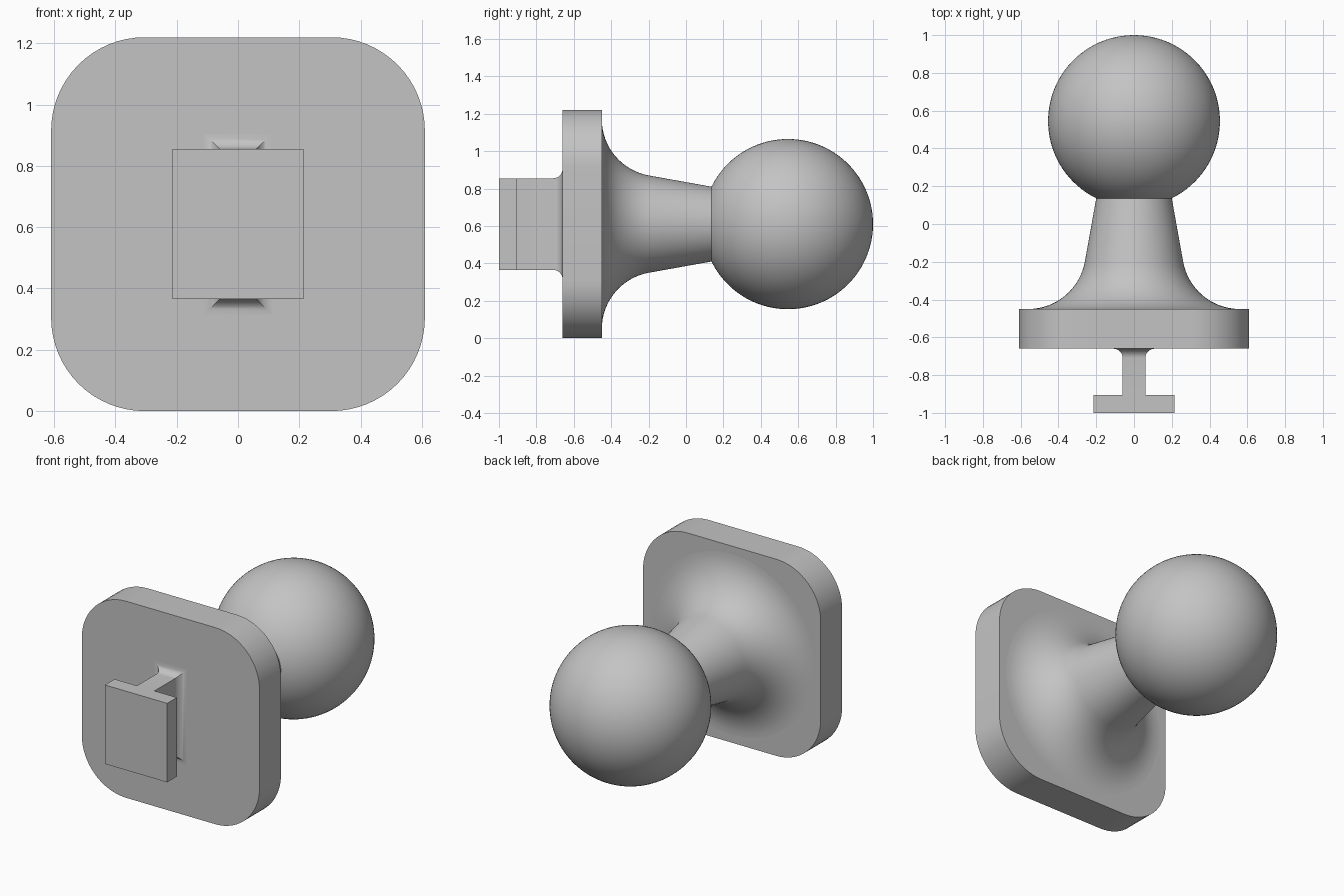
import bpy, bmesh, math

cube = bpy.data.objects.get("Cube")
if cube:
    bpy.data.objects.remove(cube, do_unlink=True)

MID = 0.61  # height of the central axis

grey = bpy.data.materials.new("plain grey")
grey.use_nodes = True
grey.diffuse_color = (0.55, 0.55, 0.55, 1)
grey.node_tree.nodes["Principled BSDF"].inputs["Base Color"].default_value = grey.diffuse_color


def loft(name, rings, cap_start=True, cap_end=True):
    """Join rings of (x, y, z) points, z measured from the axis, into a skin."""
    bm = bmesh.new()
    loops = [[bm.verts.new((x, y, z + MID)) for x, y, z in ring] for ring in rings]
    for a, b in zip(loops, loops[1:]):
        n = len(a)
        for i in range(n):
            j = (i + 1) % n
            bm.faces.new((a[i], a[j], b[j], b[i]))
    if cap_start:
        bm.faces.new(loops[0][::-1])
    if cap_end:
        bm.faces.new(loops[-1])
    bmesh.ops.remove_doubles(bm, verts=bm.verts, dist=1e-5)
    bmesh.ops.recalc_face_normals(bm, faces=bm.faces)
    mesh = bpy.data.meshes.new(name)
    bm.to_mesh(mesh)
    bm.free()
    mesh.materials.append(grey)
    obj = bpy.data.objects.new(name, mesh)
    bpy.context.collection.objects.link(obj)
    bpy.ops.object.select_all(action="DESELECT")
    obj.select_set(True)
    bpy.context.view_layer.objects.active = obj
    bpy.ops.object.shade_smooth_by_angle(angle=math.radians(25))
    return obj


def circle(r, y, n=96):
    return [(r * math.cos(math.tau * i / n), y, r * math.sin(math.tau * i / n)) for i in range(n)]


def rectangle(hx, hz, y):
    return [(-hx, y, -hz), (hx, y, -hz), (hx, y, hz), (-hx, y, hz)]


def rounded_square(half, r, y, steps=16):
    points = []
    for k, (sx, sz) in enumerate([(1, 1), (-1, 1), (-1, -1), (1, -1)]):
        for i in range(steps + 1):
            a = math.pi / 2 * (k + i / steps)
            points.append((sx * (half - r) + r * math.cos(a), y, sz * (half - r) + r * math.sin(a)))
    return points


# Base plate with rounded corners
BACK, FRONT = -0.45, -0.66
loft("base_plate", [rounded_square(0.61, 0.305, y) for y in (FRONT, BACK)])

# Tapered neck with a flared foot that meets the plate
R = 0.305
slope = math.atan2(0.06, 0.335)
cy, cr = BACK + R, 0.26 + R * math.cos(slope)
neck = []
for i in range(17):
    a = (math.pi / 2 - slope) * i / 16
    neck.append(circle(cr - R * math.sin(a), cy - R * math.cos(a)))
neck.append(circle(0.2, 0.136))
loft("flared_neck", neck, cap_start=False, cap_end=False)

# Ball, starting where the neck ends
BALL, BALL_Y = 0.455, 0.545
start = math.asin(0.2 / BALL)
ball = []
for i in range(41):
    a = start + (math.pi - 0.001 - start) * i / 40
    ball.append(circle(BALL * math.sin(a), BALL_Y - BALL * math.cos(a)))
loft("ball", ball, cap_start=False)

# Stem of the T-shaped key, with a fillet at the plate
F = 0.05
stem = [rectangle(0.06, 0.245, -0.905)]
for i in range(9):
    a = math.pi / 2 * i / 8
    grow = F * (1 - math.cos(a))
    stem.append(rectangle(0.06 + grow, 0.245 + grow, FRONT - F + F * math.sin(a)))
loft("key_stem", stem, cap_start=False, cap_end=False)

# Flat head of the key
loft("key_head", [rectangle(0.214, 0.245, y) for y in (-1.0, -0.905)])
